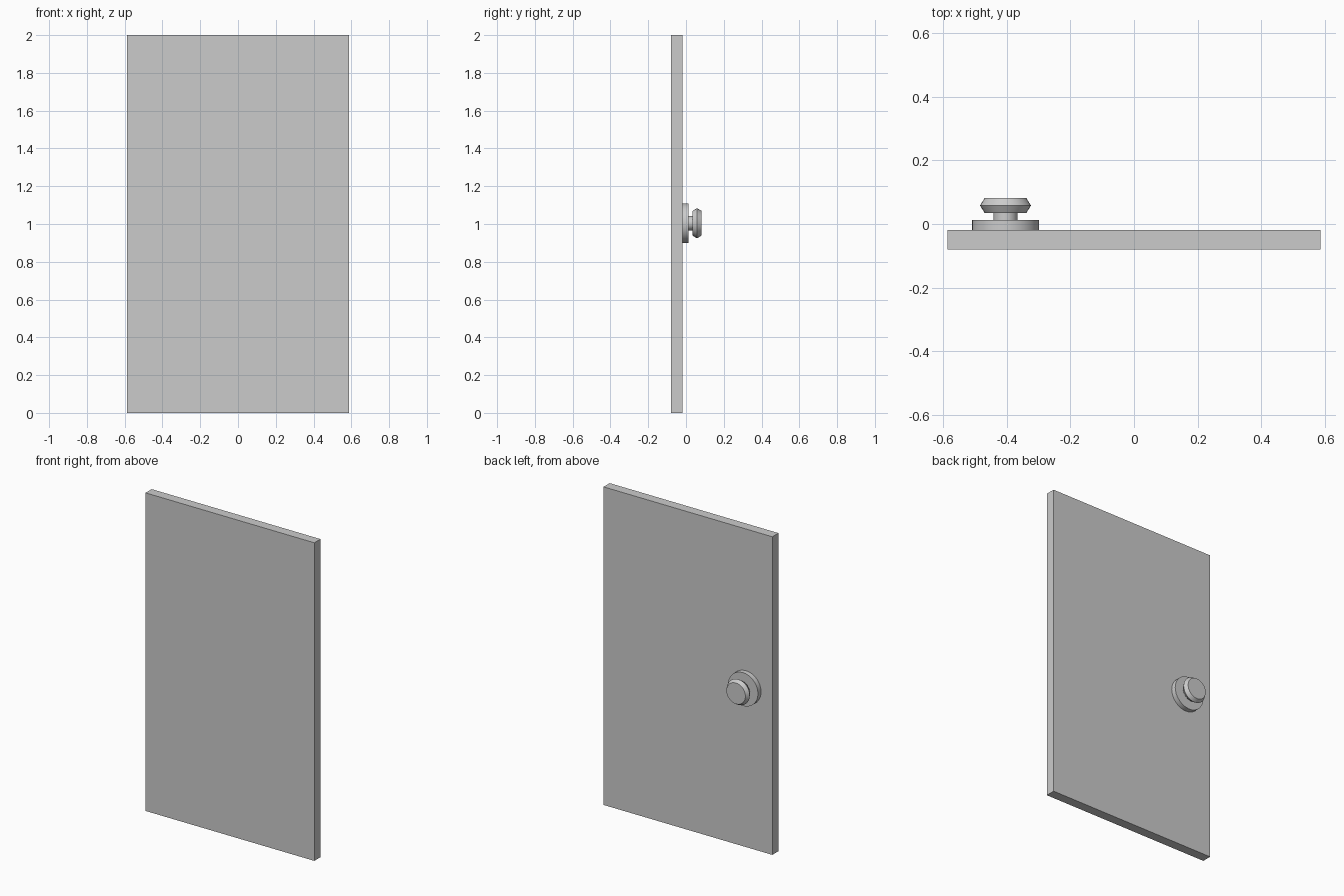
import bpy, bmesh
from math import cos, sin, tau

if "Cube" in bpy.data.objects:
    bpy.data.objects.remove(bpy.data.objects["Cube"])

KNOB_X, KNOB_Z = -0.404, 1.004


def finish(name, bm):
    bmesh.ops.recalc_face_normals(bm, faces=bm.faces)
    mesh = bpy.data.meshes.new(name)
    bm.to_mesh(mesh)
    bm.free()
    obj = bpy.data.objects.new(name, mesh)
    bpy.context.collection.objects.link(obj)
    return obj


def lathe(name, profile, sides=32):
    """Turn (radius, y) points about the knob axis and cap both ends."""
    bm = bmesh.new()
    rings = [[bm.verts.new((KNOB_X + r * cos(tau * i / sides), y,
                            KNOB_Z + r * sin(tau * i / sides)))
              for i in range(sides)] for r, y in profile]
    for a, b in zip(rings, rings[1:]):
        for i in range(sides):
            j = (i + 1) % sides
            bm.faces.new((a[i], a[j], b[j], b[i]))
    bm.faces.new(rings[0])
    bm.faces.new(rings[-1])
    obj = finish(name, bm)
    bpy.ops.object.select_all(action='DESELECT')
    obj.select_set(True)
    bpy.context.view_layer.objects.active = obj
    bpy.ops.object.shade_smooth_by_angle(angle=0.5)
    return obj


# Door slab
bm = bmesh.new()
bmesh.ops.create_cube(bm, size=1)
bmesh.ops.scale(bm, vec=(1.174, 0.061, 2), verts=bm.verts)
bmesh.ops.translate(bm, vec=(0, -0.0495, 1), verts=bm.verts)
finish("door_panel", bm)

# Round backing plate, neck and bevelled knob
lathe("knob_plate", [(0.105, -0.019), (0.105, 0.012)])
lathe("knob_neck", [(0.038, 0.012), (0.038, 0.034)])
lathe("door_knob", [(0.065, 0.034), (0.08, 0.058), (0.066, 0.081)])
